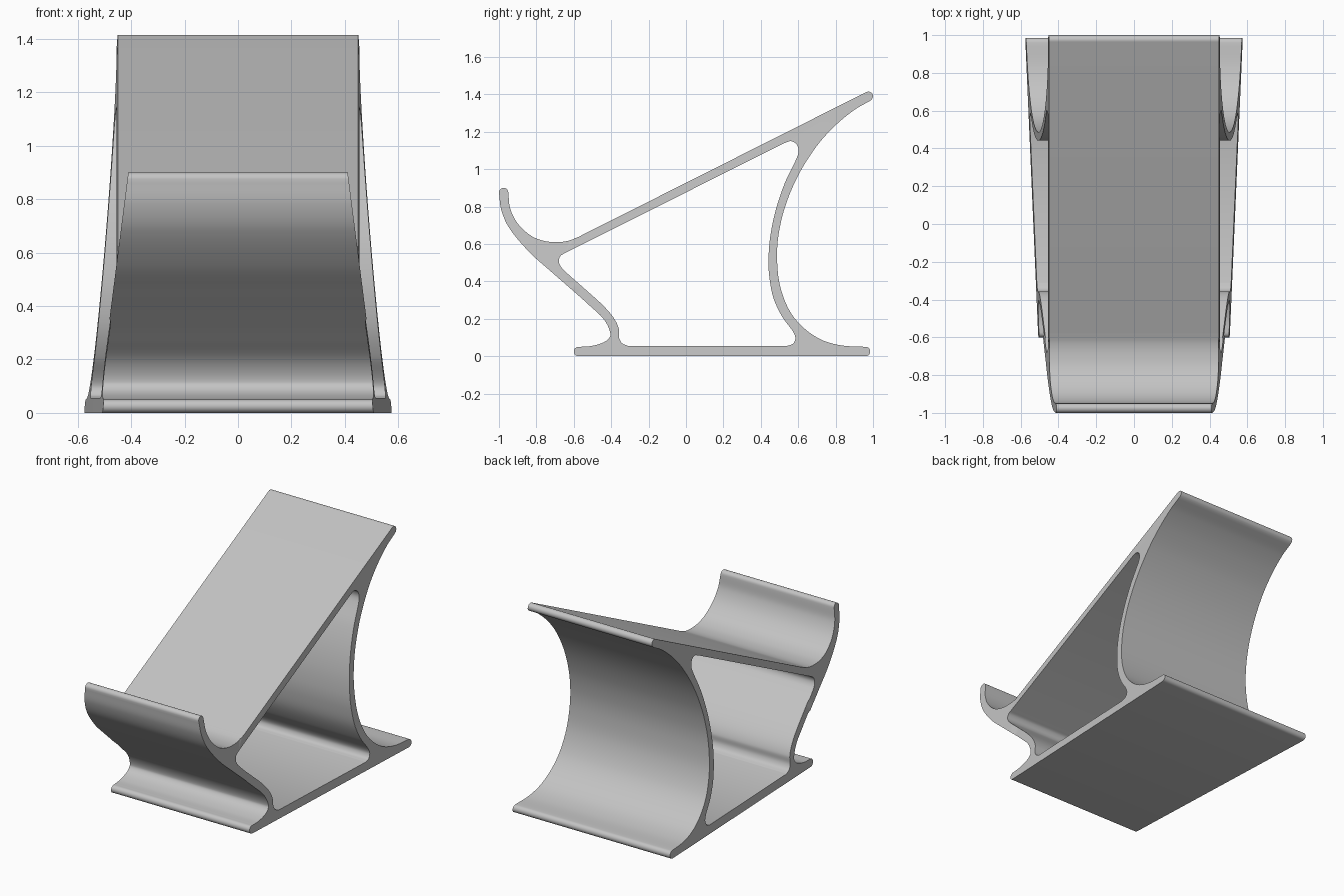
import bpy
import bmesh
import math
from mathutils import Vector
from mathutils.geometry import interpolate_bezier

default_cube = bpy.data.objects.get("Cube")
if default_cube:
    bpy.data.objects.remove(default_cube, do_unlink=True)


def smooth_path(points, steps=7):
    """Smooth curve through a few (y, z) points, with chord-length tangents."""
    pts = [Vector(p) for p in points]
    last = len(pts) - 1
    tangents = []
    for i in range(len(pts)):
        before, after = max(i - 1, 0), min(i + 1, last)
        length = sum((pts[k + 1] - pts[k]).length for k in range(before, after))
        tangents.append((pts[after] - pts[before]) / length)
    path = [pts[0]]
    for i in range(last):
        reach = (pts[i + 1] - pts[i]).length / 3
        piece = interpolate_bezier(pts[i], pts[i] + tangents[i] * reach,
                                   pts[i + 1] - tangents[i + 1] * reach,
                                   pts[i + 1], steps + 1)
        path.extend(Vector(p[:2]) for p in piece[1:])
    return path


def round_tip(y, z, start, end, radius=0.025, steps=10):
    """Arc around a rounded plate end, angles in degrees."""
    path = []
    for i in range(steps + 1):
        angle = math.radians(start + (end - start) * i / steps)
        path.append(Vector((y + radius * math.cos(angle), z + radius * math.sin(angle))))
    return path


def half_width(y, z):
    """The stand tapers from a wide rear foot to a constant backrest and a narrow lip."""
    foot, rest = 0.533 + 0.0435 * y, 0.45
    if y < -0.6 and z > 0.2:
        return 0.526 - 0.128 * z
    rise = min(max(z / (0.92 + 0.5 * y), 0), 1)
    return foot + (rest - foot) * rise


def join(*paths):
    """Chain paths into one closed loop without doubled points."""
    loop = []
    for p in (p for path in paths for p in path):
        if not loop or (p - loop[-1]).length > 0.003:
            loop.append(p)
    if (loop[0] - loop[-1]).length < 0.003:
        loop.pop()
    return loop


# Front leg sweeping up into the outside of the lip
leg_and_lip = smooth_path([
    (-0.57, 0.05), (-0.5, 0.056), (-0.43, 0.08), (-0.404, 0.115), (-0.436, 0.193),
    (-0.52, 0.275), (-0.62, 0.364), (-0.73, 0.46), (-0.837, 0.556), (-0.944, 0.684),
    (-0.987, 0.78), (-1, 0.875)])
# Cradle between the lip and the backrest
cradle = smooth_path([
    (-0.95, 0.875), (-0.94, 0.79), (-0.9, 0.71), (-0.83, 0.645), (-0.76, 0.617),
    (-0.69, 0.61), (-0.63, 0.617), (-0.575, 0.638)])
# Concave rear face from the backrest top to the rear foot
rear_face = smooth_path([
    (0.985, 1.366), (0.9, 1.317), (0.8, 1.235), (0.7, 1.125), (0.6, 0.967), (0.53, 0.8),
    (0.495, 0.65), (0.487, 0.52), (0.502, 0.38), (0.55, 0.25), (0.62, 0.16),
    (0.72, 0.09), (0.83, 0.058), (0.96, 0.05)])

outline = join(
    round_tip(-0.575, 0.025, 270, 90),
    leg_and_lip,
    round_tip(-0.975, 0.875, 180, 0),
    cradle,
    round_tip(0.975, 1.39, 117, -60),
    rear_face,
    round_tip(0.96, 0.025, 90, -90))

# Side opening: front leg, floor corner, rear strut and backrest corners
opening = join(
    smooth_path([(-0.645, 0.553), (-0.672, 0.535), (-0.68, 0.505), (-0.662, 0.47),
                 (-0.55, 0.368), (-0.45, 0.278), (-0.39, 0.21), (-0.36, 0.15),
                 (-0.358, 0.1), (-0.342, 0.07), (-0.31, 0.055)]),
    smooth_path([(0.54, 0.055), (0.572, 0.067), (0.585, 0.097), (0.57, 0.135),
                 (0.515, 0.21), (0.468, 0.31), (0.446, 0.42), (0.441, 0.52),
                 (0.452, 0.65), (0.482, 0.79), (0.53, 0.93), (0.592, 1.06),
                 (0.602, 1.1), (0.59, 1.135), (0.56, 1.15), (0.525, 1.139)]))

# Sweep both loops across the width and close the two sides
bm = bmesh.new()
rims = {1: [], -1: []}
for loop in (outline, opening):
    rows = {side: [bm.verts.new((side * half_width(*p), p.x, p.y)) for p in loop]
            for side in rims}
    for i in range(len(loop)):
        j = (i + 1) % len(loop)
        wall = bm.faces.new((rows[1][i], rows[1][j], rows[-1][j], rows[-1][i]))
        wall.smooth = True
        for side in rims:
            rims[side].append(bm.edges.get((rows[side][i], rows[side][j])))
for side, edges in rims.items():
    bmesh.ops.triangle_fill(bm, use_beauty=True, edges=edges, normal=(side, 0, 0))
bmesh.ops.recalc_face_normals(bm, faces=bm.faces[:])

mesh = bpy.data.meshes.new("display_stand")
bm.to_mesh(mesh)
bm.free()
stand = bpy.data.objects.new("display_stand", mesh)
bpy.context.collection.objects.link(stand)

# Single plain grey finish
grey = bpy.data.materials.new("light_grey")
grey.use_nodes = True
colour = (0.55, 0.55, 0.55, 1)
grey.diffuse_color = colour
grey.node_tree.nodes["Principled BSDF"].inputs["Base Color"].default_value = colour
mesh.materials.append(grey)

bpy.ops.object.select_all(action="DESELECT")
stand.select_set(True)
bpy.context.view_layer.objects.active = stand
bpy.ops.object.shade_smooth_by_angle(angle=math.radians(30))
